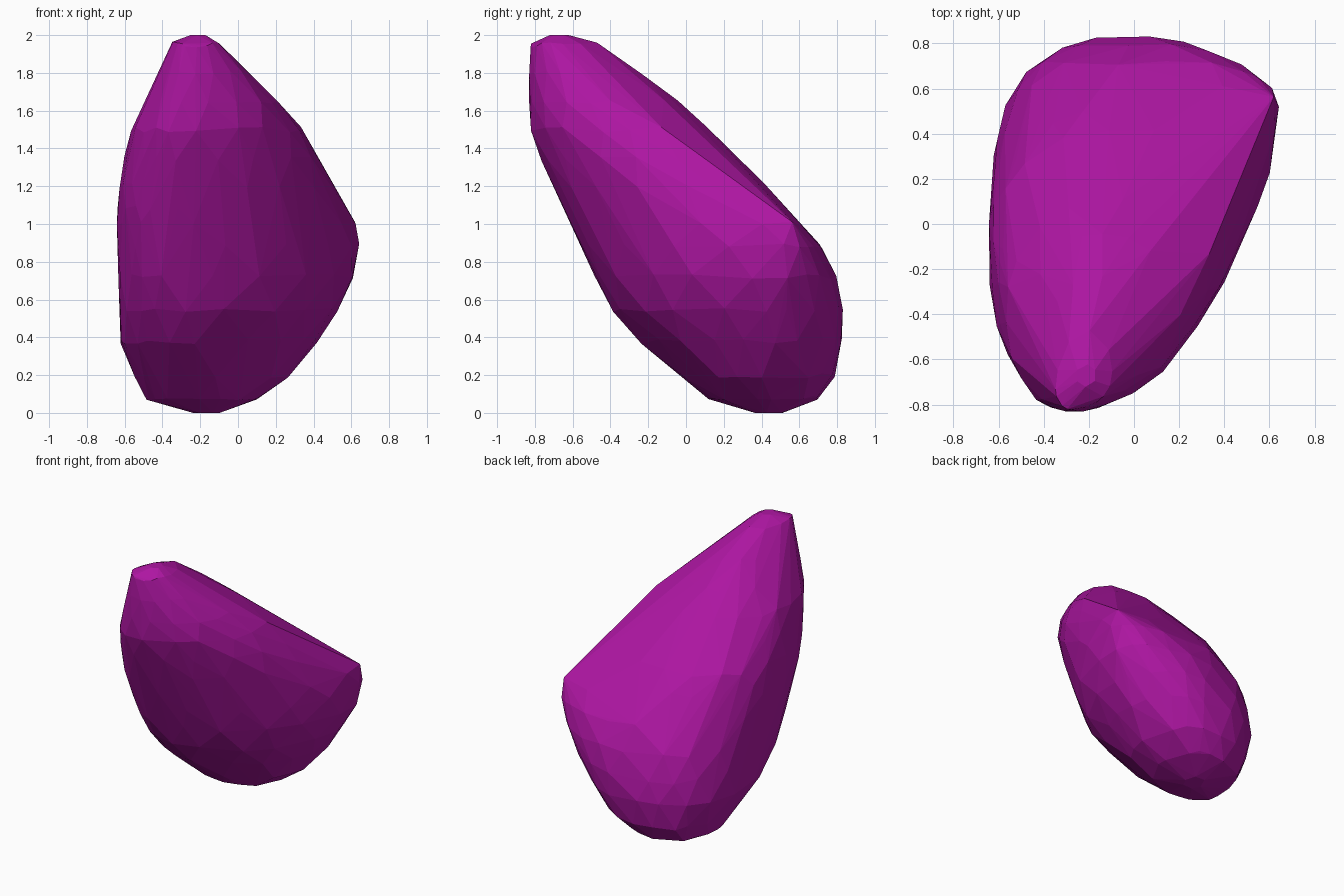
import bpy, bmesh, math, random

if "Cube" in bpy.data.objects:
    bpy.data.objects.remove(bpy.data.objects["Cube"])

random.seed(4)

# Horizontal slices of the stone:
# z, (left x, y), (right x, y), (front x, y), (back x, y)
SLICES = [
    (0.00, (-0.24, 0.43), (-0.10, 0.43), (-0.17, 0.36), (-0.15, 0.52)),
    (0.08, (-0.49, 0.37), (0.10, 0.42), (-0.25, 0.12), (-0.12, 0.70)),
    (0.20, (-0.55, 0.30), (0.26, 0.42), (-0.27, -0.02), (-0.08, 0.79)),
    (0.38, (-0.62, 0.20), (0.41, 0.42), (-0.30, -0.23), (0.00, 0.83)),
    (0.55, (-0.635, 0.08), (0.52, 0.43), (-0.32, -0.38), (0.04, 0.83)),
    (0.72, (-0.64, 0.00), (0.61, 0.48), (-0.34, -0.48), (0.10, 0.80)),
    (0.88, (-0.64, -0.08), (0.635, 0.54), (-0.35, -0.55), (0.22, 0.72)),
    (1.00, (-0.64, -0.12), (0.625, 0.56), (-0.36, -0.61), (0.20, 0.61)),
    (1.09, (-0.64, -0.15), (0.50, 0.25), (-0.36, -0.64), (0.08, 0.53)),
    (1.20, (-0.635, -0.20), (0.485, 0.10), (-0.35, -0.69), (0.00, 0.42)),
    (1.35, (-0.61, -0.28), (0.43, 0.00), (-0.34, -0.76), (-0.06, 0.26)),
    (1.50, (-0.57, -0.38), (0.33, -0.18), (-0.32, -0.82), (-0.10, 0.11)),
    (1.65, (-0.49, -0.50), (0.20, -0.38), (-0.30, -0.83), (-0.14, -0.04)),
    (1.80, (-0.41, -0.62), (0.04, -0.55), (-0.29, -0.83), (-0.18, -0.23)),
    (1.95, (-0.35, -0.73), (-0.10, -0.66), (-0.28, -0.82), (-0.20, -0.47)),
    (2.00, (-0.26, -0.67), (-0.17, -0.67), (-0.22, -0.72), (-0.21, -0.62)),
]
SIDES = 20


def slice_point(left, right, front, back, t, power):
    """Point on a closed curve of four quarter ellipses, fuller on the left."""
    c, s = math.cos(t), math.sin(t)
    ax, ay = right if c >= 0 else left
    bx, by = back if s >= 0 else front
    p = 1.0 if c >= 0 else power
    return bx + (ax - bx) * abs(c) ** p, ay + (by - ay) * abs(s) ** p


# Faceted stone body, wrapped over slightly uneven slices
bm = bmesh.new()
for i, (z, left, right, front, back) in enumerate(SLICES):
    cx, cy = (left[0] + right[0]) / 2, (front[1] + back[1]) / 2
    end = i in (0, len(SLICES) - 1)
    power = 0.8 if z < 1.3 else 1.0
    sides = 6 if end else SIDES
    for k in range(sides):
        t = 2 * math.pi * (k + (i % 2) * 0.5) / sides + random.uniform(-0.06, 0.06)
        x, y = slice_point(left, right, front, back, t, power)
        f = random.uniform(0.99, 1.015)
        dz = 0 if end else random.uniform(-0.015, 0.015)
        bm.verts.new((cx + (x - cx) * f, cy + (y - cy) * f, z + dz))

hull = bmesh.ops.convex_hull(bm, input=bm.verts[:])
unused = {g for g in hull["geom_interior"] + hull["geom_unused"]
          if isinstance(g, bmesh.types.BMVert)}
bmesh.ops.delete(bm, geom=list(unused), context='VERTS')
bmesh.ops.recalc_face_normals(bm, faces=bm.faces[:])

# Shallow dent above the shoulder on the right
for v in bm.verts:
    d = math.dist(v.co, (0.50, 0.25, 1.10))
    if d < 0.16:
        v.co.x -= 0.03 * (1 - d / 0.16)

# Rest on the ground, centred
for axis, offset in ((0, 0.5), (1, 0.5), (2, 0.0)):
    vals = [v.co[axis] for v in bm.verts]
    shift = min(vals) + (max(vals) - min(vals)) * offset
    for v in bm.verts:
        v.co[axis] -= shift

mesh = bpy.data.meshes.new("stone")
bm.to_mesh(mesh)
bm.free()
stone = bpy.data.objects.new("stone", mesh)
bpy.context.collection.objects.link(stone)

mat = bpy.data.materials.new("magenta")
mat.diffuse_color = (0.42, 0.008, 0.36, 1)
mat.use_nodes = True
mat.node_tree.nodes["Principled BSDF"].inputs["Base Color"].default_value = mat.diffuse_color
mesh.materials.append(mat)
